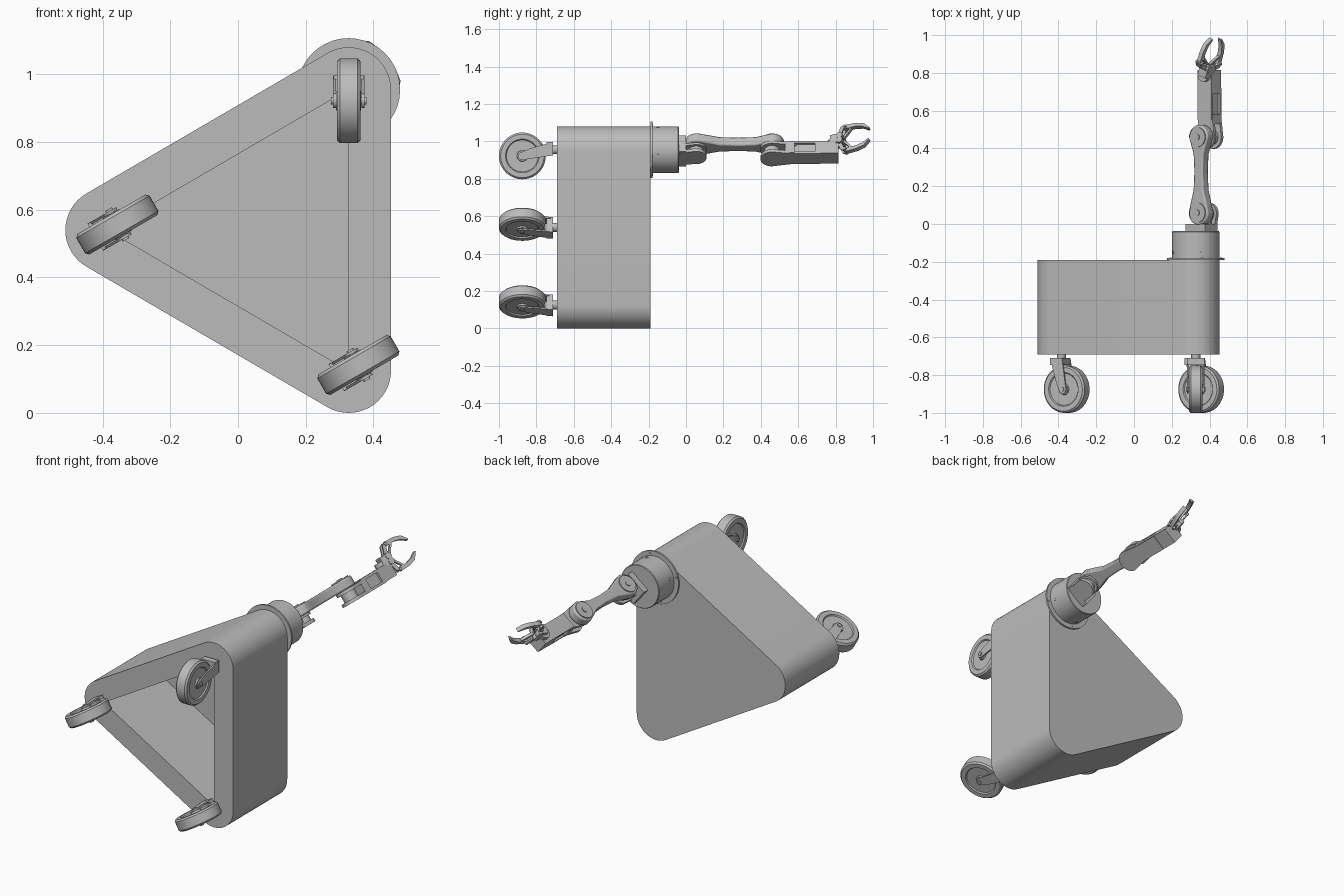
import bpy, bmesh
from math import sin, cos, pi, radians
from mathutils import Matrix, Vector

if "Cube" in bpy.data.objects:
    bpy.data.objects.remove(bpy.data.objects["Cube"])

grey = bpy.data.materials.new("plain grey")
grey.use_nodes = True
grey.diffuse_color = (0.5, 0.5, 0.5, 1)
grey.node_tree.nodes["Principled BSDF"].inputs["Base Color"].default_value = (0.5, 0.5, 0.5, 1)


def finish(name, bm, matrix):
    bm.transform(matrix)
    bmesh.ops.recalc_face_normals(bm, faces=bm.faces)
    mesh = bpy.data.meshes.new(name)
    bm.to_mesh(mesh)
    bm.free()
    obj = bpy.data.objects.new(name, mesh)
    bpy.context.collection.objects.link(obj)
    mesh.materials.append(grey)
    bpy.ops.object.select_all(action="DESELECT")
    obj.select_set(True)
    bpy.context.view_layer.objects.active = obj
    bpy.ops.object.shade_smooth_by_angle(angle=radians(35))
    return obj


def prism(name, points, low, high, matrix):
    """Closed outline in local xy, extruded along local z."""
    bm = bmesh.new()
    face = bm.faces.new([bm.verts.new((x, y, low)) for x, y in points])
    top = bmesh.ops.extrude_face_region(bm, geom=[face])["geom"]
    bmesh.ops.translate(bm, vec=(0, 0, high - low),
                        verts=[v for v in top if isinstance(v, bmesh.types.BMVert)])
    return finish(name, bm, matrix)


def box(name, x, y, z, matrix):
    return prism(name, [(x[0], y[0]), (x[1], y[0]), (x[1], y[1]), (x[0], y[1])], *z, matrix)


def arc(cx, cy, r, start, end, n=16):
    return [(cx + r * cos(start + (end - start) * i / n),
             cy + r * sin(start + (end - start) * i / n)) for i in range(n + 1)]


def disc(name, x, y, r, low, high, matrix):
    return prism(name, arc(x, y, r, 0, 2 * pi, 40)[:-1], low, high, matrix)


def capsule(y0, r0, y1, r1, x0, x1):
    """Rounded bar outline running along local y."""
    return arc(x0, y0, r0, pi, 2 * pi) + arc(x1, y1, r1, 0, pi)


def lathe(name, profile, matrix, steps=48):
    """Spin a (radius, height) profile about local z."""
    bm = bmesh.new()
    verts = [bm.verts.new((r, 0, h)) for r, h in profile]
    edges = [bm.edges.new(pair) for pair in zip(verts, verts[1:])]
    bmesh.ops.spin(bm, geom=verts + edges, cent=(0, 0, 0), axis=(0, 0, 1),
                   angle=2 * pi, steps=steps)
    bmesh.ops.remove_doubles(bm, verts=bm.verts, dist=1e-5)
    return finish(name, bm, matrix)


# Outlines drawn in xz: local z points to the front (-y)
UPRIGHT = Matrix.Rotation(pi / 2, 4, "X")

# Triangular body: rounded outside, sharp open cavity at the front
CORNERS = [(0.327, 0.125), (0.327, 0.955), (-0.385, 0.54)]
FRONT, BACK, FLOOR, RADIUS = 0.69, 0.19, 0.205, 0.125


def build_body():
    bm = bmesh.new()
    front, back, rim, floor = [], [], [], []
    for i, (cx, cz) in enumerate(CORNERS):
        start = radians(-60 + 120 * i) - radians(60)
        start = radians(-120 + 120 * i)
        pts = arc(cx, cz, RADIUS, start, start + radians(120))
        front.append([bm.verts.new((x, z, FRONT)) for x, z in pts])
        back.append([bm.verts.new((x, z, BACK)) for x, z in pts])
        rim.append(bm.verts.new((cx, cz, FRONT)))
        floor.append(bm.verts.new((cx, cz, FLOOR)))
    bm.faces.new(sum(back, []))
    bm.faces.new(floor)
    for i in range(3):
        k = (i + 1) % 3
        bm.faces.new([rim[i], rim[k], floor[k], floor[i]])
        bm.faces.new([front[i][-1], front[k][0], rim[k], rim[i]])
        bm.faces.new([front[i][-1], front[k][0], back[k][0], back[i][-1]])
        for j in range(len(front[i]) - 1):
            bm.faces.new([front[i][j], front[i][j + 1], rim[i]])
            bm.faces.new([front[i][j], front[i][j + 1], back[i][j + 1], back[i][j]])
    finish("body", bm, UPRIGHT)


build_body()

# Casters: local x trails, local y is the axle, local z points into the body
HALF_TYRE = [(0.0, 0.037), (0.028, 0.037), (0.03, 0.028), (0.085, 0.028),
             (0.09, 0.035), (0.116, 0.035), (0.125, 0.026)]
TYRE = HALF_TYRE + [(r, -h) for r, h in reversed(HALF_TYRE)]


def build_caster(label, corner, angle):
    d = Vector((cos(angle), 0, sin(angle)))
    up = Vector((0, 1, 0))
    frame = Matrix((d, up.cross(d), up)).transposed().to_4x4()
    frame.translation = (corner[0], -FRONT, corner[1])
    hub = frame @ Matrix.Translation((0.033, 0, -0.185)) @ UPRIGHT
    lathe(label + "_wheel", TYRE, hub)
    disc(label + "_axle", 0, 0, 0.011, -0.052, 0.052, hub)
    disc(label + "_stem", 0, 0, 0.024, -0.045, 0.01, frame)
    box(label + "_yoke", (-0.042, 0.03), (-0.045, 0.045), (-0.056, -0.02), frame)
    arm = [(-0.042, -0.02), (0.03, -0.02), (0.053, -0.175)]
    arm += arc(0.033, -0.185, 0.022, 0, -pi, 10) + [(-0.005, -0.15)]
    for side in (-1, 1):
        mid = 0.042 * side
        prism(label + "_fork", arm, -mid - 0.004, -mid + 0.004, frame @ UPRIGHT)


build_caster("lower_caster", CORNERS[0], radians(30))
build_caster("upper_caster", CORNERS[1], radians(-90))
build_caster("side_caster", CORNERS[2], radians(30))

# Turntable behind the top corner
turntable = Matrix.Translation((0.327, 0, 0.955)) @ UPRIGHT
disc("turntable_flange", 0, 0, 0.152, 0.18, 0.19, turntable)
lathe("turntable_drum", [(0, 0.18), (0.125, 0.18), (0.125, 0.042), (0.122, 0.038), (0, 0.038)],
      turntable)
for i in range(4):
    a = radians(75 + 90 * i)
    disc("flange_screw", 0.138 * cos(a), 0.138 * sin(a), 0.006, 0.177, 0.181, turntable)
    side = turntable @ Matrix.Rotation(a, 4, "Z") @ Matrix.Translation((0, 0, 0.15))
    disc("drum_screw", 0, 0, 0.009, 0.12, 0.127, side @ Matrix.Rotation(pi / 2, 4, "Y"))

# Arm frame: local y runs along the arm, local z is the hinge axis
ARM = Matrix.Translation((0.327, 0, 0.955)) @ Matrix.Rotation(radians(-38.5), 4, "Y")

# Shoulder bracket and hinge
box("shoulder_base", (-0.045, 0.085), (-0.045, 0.0), (-0.08, 0.03), ARM)
for low, high in ((-0.082, -0.062), (-0.035, -0.022)):
    prism("shoulder_cheek", capsule(-0.03, 0.05, 0.055, 0.055, 0.025, 0.035), low, high, ARM)
disc("shoulder_motor", 0.035, 0.055, 0.04, -0.07, -0.03, ARM)

# Upper arm with a narrow waist
half = [(0.066, 0.06), (0.05, 0.12), (0.033, 0.18), (0.028, 0.28), (0.033, 0.37), (0.05, 0.42),
        (0.064, 0.46)]
outline = arc(0.04, 0.06, 0.066, pi, 2 * pi) + [(0.04 + w, y) for w, y in half[1:-1]]
outline += arc(0.04, 0.46, 0.064, 0, pi) + [(0.04 - w, y) for w, y in reversed(half[1:-1])]
upper = prism("upper_arm", outline, -0.022, 0.032, ARM)
bevel = upper.modifiers.new("soft edges", "BEVEL")
bevel.width, bevel.segments, bevel.limit_method = 0.008, 2, "ANGLE"
for y in (0.06, 0.46):
    disc("hinge_cap", 0.04, y, 0.052, 0.03, 0.038, ARM)
    disc("hinge_hub", 0.04, y, 0.016, 0.036, 0.043, ARM)

# Forearm: two cheeks with motors between them
for low, high in ((-0.1, -0.082), (-0.04, -0.022)):
    prism("forearm_cheek", capsule(0.46, 0.062, 0.56, 0.046, 0.045, 0.048), low, high, ARM)
disc("elbow_motor", 0.045, 0.46, 0.042, -0.085, -0.03, ARM)
box("forearm_frame", (0.0, 0.096), (0.53, 0.58), (-0.096, -0.02), ARM)
box("forearm_motor", (0.012, 0.082), (0.57, 0.71), (-0.088, -0.028), ARM)
for low, high in ((-0.1, -0.086), (-0.03, -0.014)):
    box("forearm_rail", (0.002, 0.094), (0.55, 0.72), (low, high), ARM)
box("wrist_block", (0.002, 0.094), (0.69, 0.815), (-0.096, -0.014), ARM)
disc("wrist_hinge", 0.055, 0.79, 0.036, -0.016, 0.008, ARM)

# Gripper: turned sideways at the wrist, claws open along the hinge axis
HAND = ARM @ Matrix.Translation((0.065, 0.79, 0.0)) @ Matrix.Rotation(radians(-20), 4, "Z")
box("gripper_palm", (-0.028, 0.028), (-0.01, 0.055), (-0.03, 0.03), HAND)
SIDE = HAND @ Matrix(((0, 0, 1, 0), (1, 0, 0, 0), (0, 1, 0, 0), (0, 0, 0, 1)))
LINK = [(0.025, 0.02), (0.045, 0.075), (0.065, 0.088), (0.078, 0.075), (0.062, 0.062), (0.045, 0.012)]
CLAW = [(0.06, 0.068), (0.075, 0.09), (0.13, 0.088), (0.175, 0.075), (0.205, 0.04),
        (0.2, 0.034), (0.165, 0.056), (0.125, 0.066), (0.09, 0.064)]
BRACE = [(0.05, 0.012), (0.095, 0.066), (0.108, 0.066), (0.062, 0.005)]
for side in (-1, 1):
    def flip(points):
        return [(a, b * side) for a, b in points]
    prism("claw", flip(CLAW), -0.012, 0.012, SIDE)
    for offset in (-0.02, 0.012):
        prism("claw_link", flip(LINK), offset, offset + 0.008, SIDE)
    prism("claw_brace", flip(BRACE), -0.008, 0.008, SIDE)
    disc("claw_pin", 0.068, 0.077 * side, 0.008, -0.024, 0.024, SIDE)
    disc("palm_gear", 0.042, 0.016 * side, 0.018, -0.032, 0.032, SIDE)
